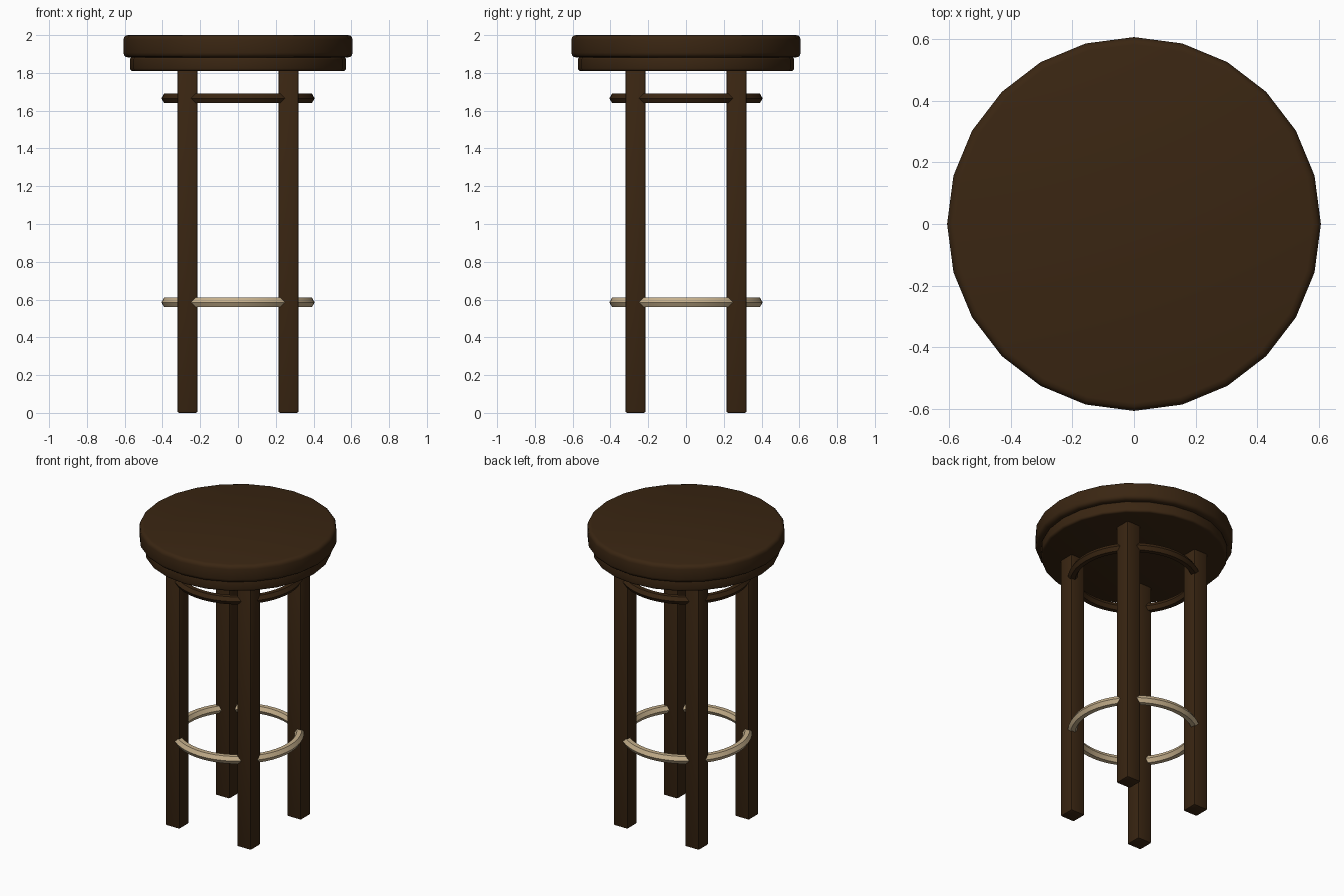
import bpy, math

if "Cube" in bpy.data.objects:
    bpy.data.objects.remove(bpy.data.objects["Cube"])


def material(name, rgb):
    m = bpy.data.materials.new(name)
    m.diffuse_color = (*rgb, 1)
    m.use_nodes = True
    m.node_tree.nodes["Principled BSDF"].inputs["Base Color"].default_value = m.diffuse_color
    return m


wood = material("dark_wood", (0.042, 0.019, 0.006))
brass = material("pale_brass", (0.56, 0.43, 0.26))


def finish(name, mat, bevel=0.0, segments=2):
    ob = bpy.context.object
    ob.name = name
    ob.data.materials.append(mat)
    bpy.ops.object.transform_apply(location=False, rotation=False, scale=True)
    if bevel:
        mod = ob.modifiers.new("rounded_edges", "BEVEL")
        mod.width = bevel
        mod.segments = segments
        mod.limit_method = "ANGLE"
        mod.angle_limit = math.radians(40)
        bpy.ops.object.modifier_apply(modifier=mod.name)
    bpy.ops.object.shade_smooth_by_angle(angle=math.radians(35))


def disc(name, radius, z0, z1, bevel):
    bpy.ops.mesh.primitive_cylinder_add(vertices=24, radius=radius, depth=z1 - z0,
                                        location=(0, 0, (z0 + z1) / 2))
    finish(name, wood, bevel, 3)


def ring(name, z, mat):
    bpy.ops.mesh.primitive_torus_add(major_radius=0.377, minor_radius=0.029,
                                     major_segments=48, minor_segments=6,
                                     location=(0, 0, z))
    finish(name, mat)


# Round seat and the narrower board beneath it
disc("seat", 0.607, 1.882, 2.0, 0.025)
disc("seat_underside", 0.572, 1.81, 1.884, 0.014)

# Four square legs
for side, x in (("left", -0.2675), ("right", 0.2675)):
    for end, y in (("front", -0.2675), ("back", 0.2675)):
        bpy.ops.mesh.primitive_cube_add(size=1, location=(x, y, 0.9075))
        bpy.context.object.scale = (0.106, 0.106, 1.815)
        finish(f"{end}_{side}_leg", wood, 0.009)

# Upper brace ring and metal footrest ring
ring("brace_ring", 1.665, wood)
ring("footrest_ring", 0.585, brass)
